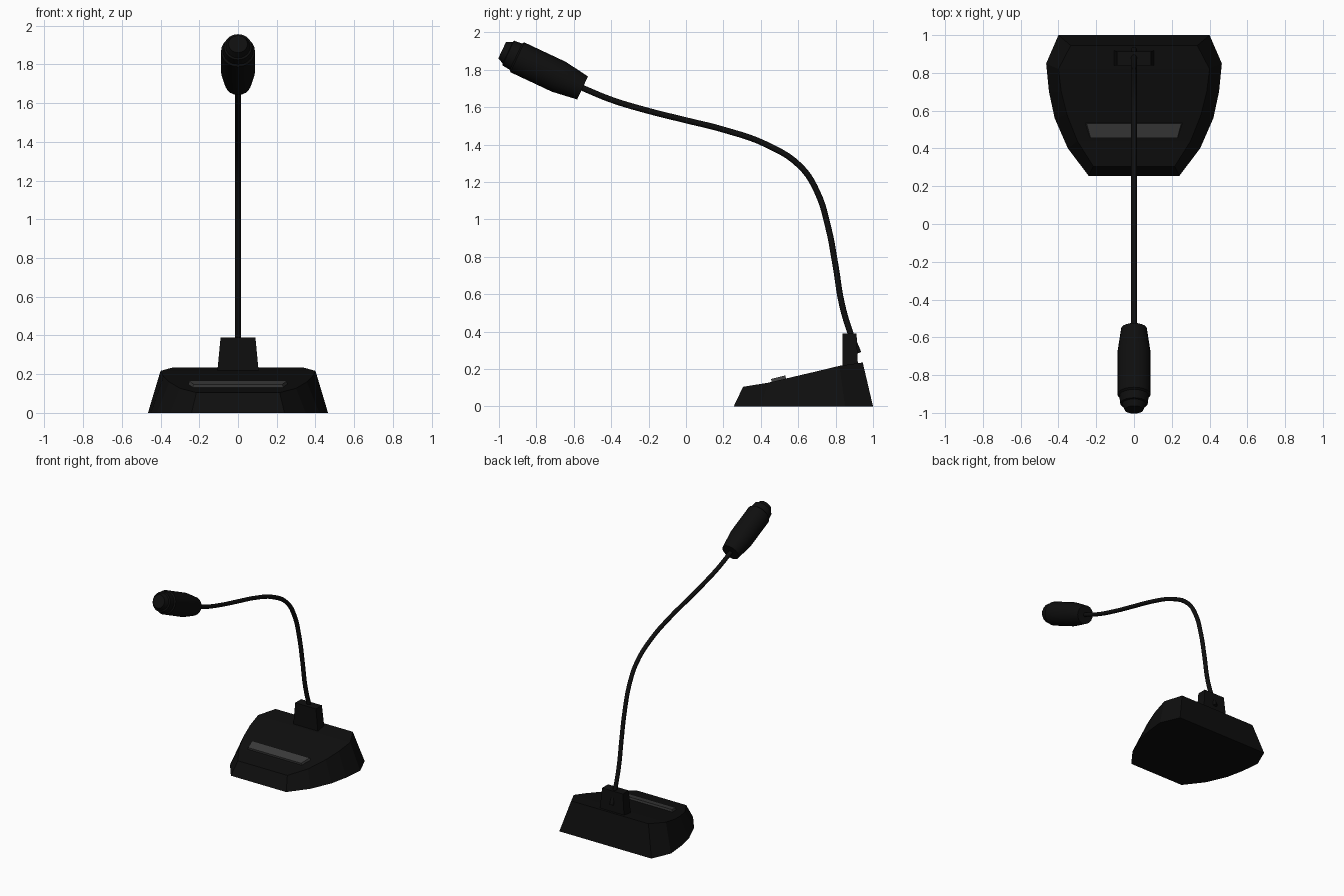
import bpy, bmesh, math
from mathutils import Vector, Matrix

if "Cube" in bpy.data.objects:
    bpy.data.objects.remove(bpy.data.objects["Cube"])


def material(name, v):
    m = bpy.data.materials.new(name)
    m.diffuse_color = (v, v, v, 1)
    m.use_nodes = True
    m.node_tree.nodes["Principled BSDF"].inputs["Base Color"].default_value = m.diffuse_color
    return m


black = material("matte black", 0.0045)
grey = material("display grey", 0.045)


def finish(name, bm, mat):
    bmesh.ops.recalc_face_normals(bm, faces=bm.faces)
    me = bpy.data.meshes.new(name)
    bm.to_mesh(me)
    bm.free()
    me.materials.append(mat)
    ob = bpy.data.objects.new(name, me)
    bpy.context.collection.objects.link(ob)
    return ob


def smooth(ob, angle):
    bpy.ops.object.select_all(action='DESELECT')
    ob.select_set(True)
    bpy.context.view_layer.objects.active = ob
    bpy.ops.object.shade_smooth_by_angle(angle=math.radians(angle))


def mirrored_shell(name, low, high, mat):
    """Solid between two outlines of (half width, y, z), front to back."""
    bm = bmesh.new()
    side = lambda pts, s: [bm.verts.new((s * x, y, z)) for x, y, z in pts]
    lr, ll, hr, hl = side(low, 1), side(low, -1), side(high, 1), side(high, -1)
    for i in range(len(low) - 1):
        for a, b in ((lr, hr), (hr, hl), (hl, ll), (ll, lr)):
            bm.faces.new((a[i], a[i + 1], b[i + 1], b[i]))
    for i in (0, -1):
        bm.faces.new((lr[i], hr[i], hl[i], ll[i]))
    return finish(name, bm, mat)


# Sloping desk base
mirrored_shell("base",
    [(.24, .255, 0), (.35, .40, 0), (.42, .56, 0), (.45, .70, 0), (.465, .85, 0), (.40, 1.0, 0)],
    [(.215, .305, .105), (.30, .44, .127), (.355, .58, .160), (.385, .70, .188),
     (.40, .82, .217), (.335, .945, .235)], black)

# Raised display bar
mirrored_shell("display_bar",
    [(.235, .46, .12), (.26, .535, .14)],
    [(.23, .455, .147), (.25, .532, .166)], grey)

# Neck socket block
mirrored_shell("neck_socket",
    [(.108, .838, .20), (.108, .92, .20)],
    [(.09, .838, .39), (.09, .912, .39)], black)

# Gooseneck, its lower end poking out behind the socket
path = [(.922, .285), (.88, .39), (.833, .55), (.80, .75), (.76, .96), (.70, 1.15), (.61, 1.285),
        (.43, 1.40), (.2, 1.48), (0, 1.53), (-.2, 1.58), (-.4, 1.64), (-.57, 1.71)]
cu = bpy.data.curves.new("gooseneck", 'CURVE')
cu.dimensions = '3D'
cu.bevel_depth = 0.016
cu.bevel_resolution = 2
cu.resolution_u = 5
cu.use_fill_caps = True
sp = cu.splines.new('BEZIER')
sp.bezier_points.add(len(path) - 1)
for p, (y, z) in zip(sp.bezier_points, path):
    p.co = (0, y, z)
    p.handle_left_type = p.handle_right_type = 'AUTO'
cu.materials.append(black)
neck = bpy.data.objects.new("gooseneck", cu)
bpy.context.collection.objects.link(neck)
bpy.context.view_layer.objects.active = neck
neck.select_set(True)
bpy.ops.object.convert(target='MESH')
smooth(bpy.context.view_layer.objects.active, 50)

# Microphone head: stepped profile (distance along axis, radius) turned round the axis
profile = [(0, .068), (.14, .088), (.385, .088), (.393, .078), (.439, .073),
           (.442, .063), (.475, .049)]
N = 20
bm = bmesh.new()
rings = [[bm.verts.new((r * math.cos(2 * math.pi * k / N), r * math.sin(2 * math.pi * k / N), s))
          for k in range(N)] for s, r in profile]
for a, b in zip(rings, rings[1:]):
    for k in range(N):
        j = (k + 1) % N
        bm.faces.new((a[k], a[j], b[j], b[k]))
bm.faces.new(rings[0])
bm.faces.new(rings[-1])
axis = Vector((0, -.905, .425))
turn = axis.to_track_quat('Z', 'X').to_matrix().to_4x4()
bm.transform(Matrix.Translation((0, -.553, 1.703)) @ turn)
smooth(finish("microphone_head", bm, black), 25)
